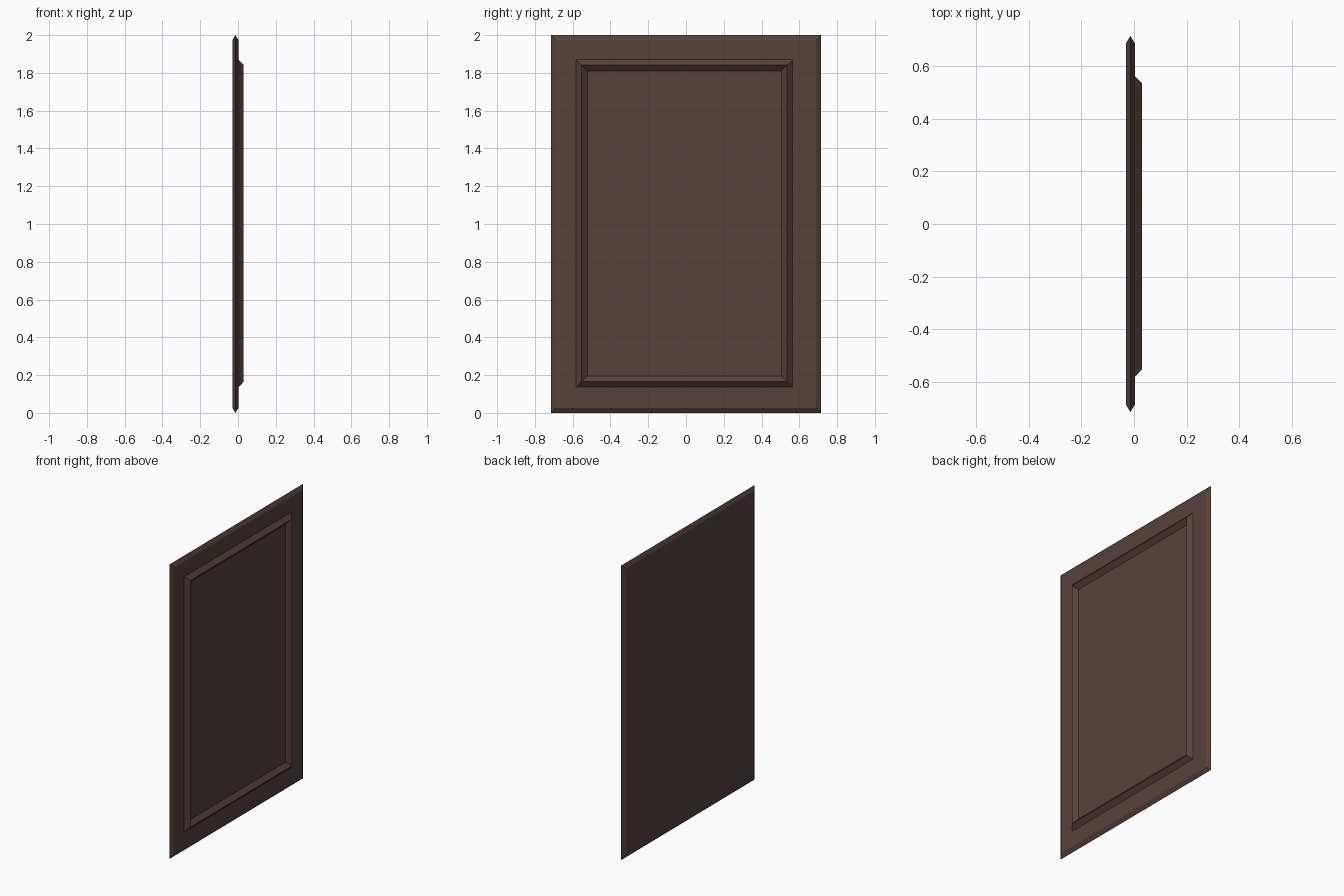
import bpy, bmesh

cube = bpy.data.objects.get("Cube")
if cube:
    bpy.data.objects.remove(cube, do_unlink=True)

wood = bpy.data.materials.new("dark brown wood")
wood.use_nodes = True
colour = (0.095, 0.052, 0.042, 1)
wood.diffuse_color = colour
wood.node_tree.nodes["Principled BSDF"].inputs["Base Color"].default_value = colour


def loft_rectangles(name, centre, half, steps, closed):
    """Bridge nested rectangles; each step is (x, inset)."""
    cy, cz = centre
    hy, hz = half
    bm = bmesh.new()
    rings = []
    for x, inset in steps:
        rings.append([bm.verts.new((x, cy + sy * (hy - inset), cz + sz * (hz - inset)))
                      for sy, sz in ((-1, -1), (1, -1), (1, 1), (-1, 1))])
    pairs = list(zip(rings, rings[1:]))
    if closed:
        pairs.append((rings[-1], rings[0]))
    else:
        bm.faces.new(rings[0])
        bm.faces.new(rings[-1])
    for a, b in pairs:
        for i in range(4):
            j = (i + 1) % 4
            bm.faces.new((a[i], a[j], b[j], b[i]))
    bmesh.ops.recalc_face_normals(bm, faces=bm.faces)
    mesh = bpy.data.meshes.new(name)
    bm.to_mesh(mesh)
    bm.free()
    mesh.materials.append(wood)
    obj = bpy.data.objects.new(name, mesh)
    bpy.context.collection.objects.link(obj)
    return obj


# Flat slab whose bevelled edges meet in a ridge all round
loft_rectangles("door_slab", (0, 1), (0.715, 1),
                [(-0.03, 0.027), (-0.014, 0), (0.003, 0.027)], False)

# Raised mitred moulding with a triangular section
loft_rectangles("raised_moulding", (-0.009, 1.003), (0.576, 0.87),
                [(0, 0), (0.03, 0.032), (0, 0.066)], True)
